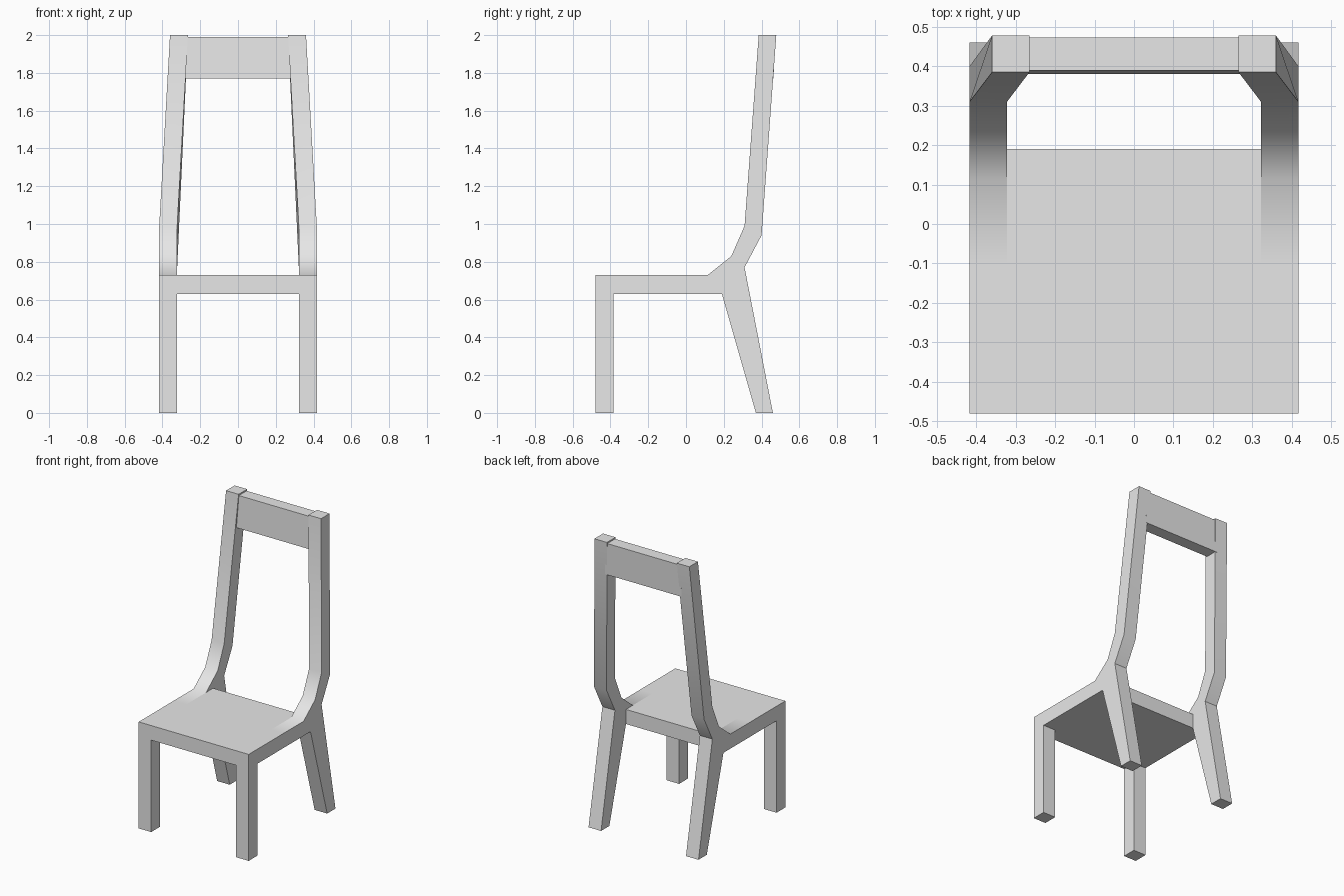
import bpy, bmesh

cube = bpy.data.objects.get("Cube")
if cube:
    bpy.data.objects.remove(cube)

grey = bpy.data.materials.new("plain grey")
grey.use_nodes = True
colour = (0.8, 0.8, 0.8, 1)
grey.diffuse_color = colour
grey.node_tree.nodes["Principled BSDF"].inputs["Base Color"].default_value = colour


def extrude_profile(name, profile, x0, x1, bends=(), taper=0, taper_from=1.9):
    """Extrude a (y, z) outline along x; bends are the corners shaded smooth."""
    bm = bmesh.new()
    ends = []
    for x in (x0, x1):
        ends.append([bm.verts.new((x - (taper if z > taper_from else 0), y, z))
                     for y, z in profile])
    bm.faces.new(ends[0])
    bm.faces.new(ends[1])
    n = len(profile)
    for i in range(n):
        j = (i + 1) % n
        bm.faces.new((ends[0][i], ends[0][j], ends[1][j], ends[1][i])).smooth = True
    for e in bm.edges:
        e.smooth = False
    for i in bends:
        bm.edges.get((ends[0][i], ends[1][i])).smooth = True
    bmesh.ops.recalc_face_normals(bm, faces=bm.faces)
    mesh = bpy.data.meshes.new(name)
    bm.to_mesh(mesh)
    bm.free()
    mesh.materials.append(grey)
    obj = bpy.data.objects.new(name, mesh)
    bpy.context.collection.objects.link(obj)
    return obj


# Side frames: front leg, seat rail, back leg and back post in one outline
frame = [(-0.48, 0), (-0.385, 0), (-0.385, 0.63), (0.19, 0.63), (0.37, 0),
         (0.46, 0), (0.31, 0.77), (0.40, 0.94), (0.478, 2), (0.385, 2),
         (0.31, 0.99), (0.24, 0.83), (0.115, 0.73), (-0.10, 0.73), (-0.48, 0.73)]
sides = extrude_profile("side_frames", frame, 0.322, 0.417,
                        bends=(7, 10, 11, 12, 13), taper=0.057)
mirror = sides.modifiers.new("mirror", 'MIRROR')
mirror.use_axis[0] = True

# Seat panel between the frames
extrude_profile("seat", [(-0.48, 0.63), (0.19, 0.63), (0.19, 0.73), (-0.48, 0.73)],
                -0.322, 0.322)

# Crest rail, leaning with the posts
extrude_profile("top_rail", [(0.380, 1.77), (0.463, 1.77), (0.473, 1.99), (0.389, 1.99)],
                -0.29, 0.29)
